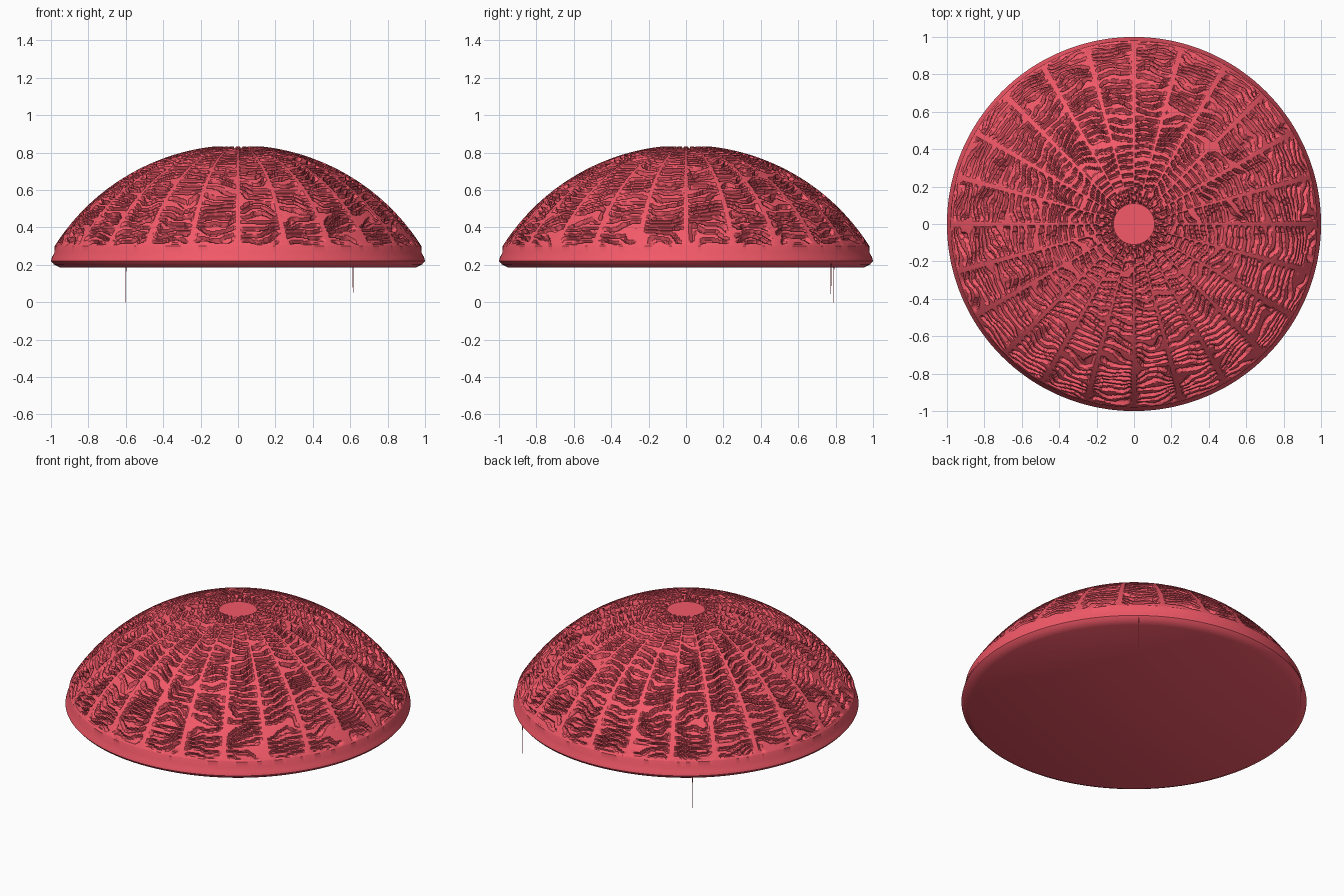
import bpy, bmesh, math
from mathutils import Vector, noise

if "Cube" in bpy.data.objects:
    bpy.data.objects.remove(bpy.data.objects["Cube"])

SPOKES, SEG, RINGS = 24, 600, 135
R, CZ = 1.16, -0.32          # sphere the cap is cut from
A0, A1 = math.asin(0.12 / R), math.asin(0.98 / R)

mat = bpy.data.materials.new("coral_red")
mat.diffuse_color = (0.90, 0.10, 0.14, 1)
mat.use_nodes = True
mat.node_tree.nodes["Principled BSDF"].inputs["Base Color"].default_value = mat.diffuse_color


def smooth(a, b, x):
    t = min(1, max(0, (x - a) / (b - a)))
    return t * t * (3 - 2 * t)


def finish(bm, name):
    bmesh.ops.recalc_face_normals(bm, faces=bm.faces)
    me = bpy.data.meshes.new(name)
    bm.to_mesh(me)
    bm.free()
    me.materials.append(mat)
    ob = bpy.data.objects.new(name, me)
    bpy.context.collection.objects.link(ob)
    return ob


def groove(r, z, th, arc):
    """Depth of the maze carving between the radial ribs."""
    sector = (th / (2 * math.pi) * SPOKES + 0.5) % 1
    edge = min(sector, 1 - sector)
    k = math.floor(th / (2 * math.pi) * SPOKES + 0.5) % SPOKES
    side = (sector - 0.5) * r * 2 * math.pi / SPOKES
    p = Vector((r * math.cos(th), r * math.sin(th), z))
    n1 = noise.noise(p * 6 + Vector((k * 3.1, 0, 0)))
    n2 = noise.noise(p * 11 + Vector((0, 7.7, k)))
    # mostly ring-wise lines, bent into short radial ones towards the rim
    phase = arc / 0.042 + 1.6 * n1 + side * 14 * n2 + k * 0.37
    wave = math.sin(2 * math.pi * phase)
    mask = smooth(0.05, 0.16, edge) * (1 - smooth(0.96, 0.98, r))
    carve = smooth(0.2, 0.6, wave) * mask
    # radial slits round the crown
    slit = (1 - smooth(0.08, 0.2, abs(sector - 0.5))) * (1 - smooth(0.17, 0.2, r))
    return 0.022 * max(carve, slit)


# Carved dome: crown disc, maze-grooved cap, bevelled rim, flat underside
bm = bmesh.new()
rings = []


def add_ring(fn):
    row = []
    for j in range(SEG):
        th = 2 * math.pi * j / SEG
        r, z = fn(th)
        t = th + math.radians(7.5)
        row.append(bm.verts.new((r * math.cos(t), r * math.sin(t), z)))
    rings.append(row)


add_ring(lambda th: (0.11, 0.818))
for i in range(RINGS):
    a = A0 + (A1 - A0) * i / (RINGS - 1)

    def point(th, a=a):
        r, z = R * math.sin(a), CZ + R * math.cos(a)
        d = groove(r, z, th, a * R)
        return r - d * math.sin(a), z - d * math.cos(a)
    add_ring(point)
for r, z in [(0.982, 0.265), (0.995, 0.24), (1.0, 0.22), (0.985, 0.203), (0.95, 0.185)]:
    add_ring(lambda th, r=r, z=z: (r, z))

for a, b in zip(rings, rings[1:]):
    for j in range(SEG):
        k = (j + 1) % SEG
        bm.faces.new((a[j], a[k], b[k], b[j]))
bm.faces.new(rings[0])
bm.faces.new(rings[-1])
dome = finish(bm, "carved_dome")
bpy.context.view_layer.objects.active = dome
dome.select_set(True)
bpy.ops.object.shade_smooth_by_angle(angle=math.radians(35))

# Hair-thin slivers hanging under the back rim
for i, (x, y, tip) in enumerate([(-0.60, 0.79, 0.0), (0.615, 0.775, 0.02)]):
    bm = bmesh.new()
    h = 0.21 - tip
    bmesh.ops.create_cone(bm, segments=4, cap_ends=True, radius1=0.0008,
                          radius2=0.003, depth=h)
    bmesh.ops.translate(bm, verts=bm.verts, vec=(x, y, tip + h / 2))
    finish(bm, f"rim_sliver_{i + 1}")
